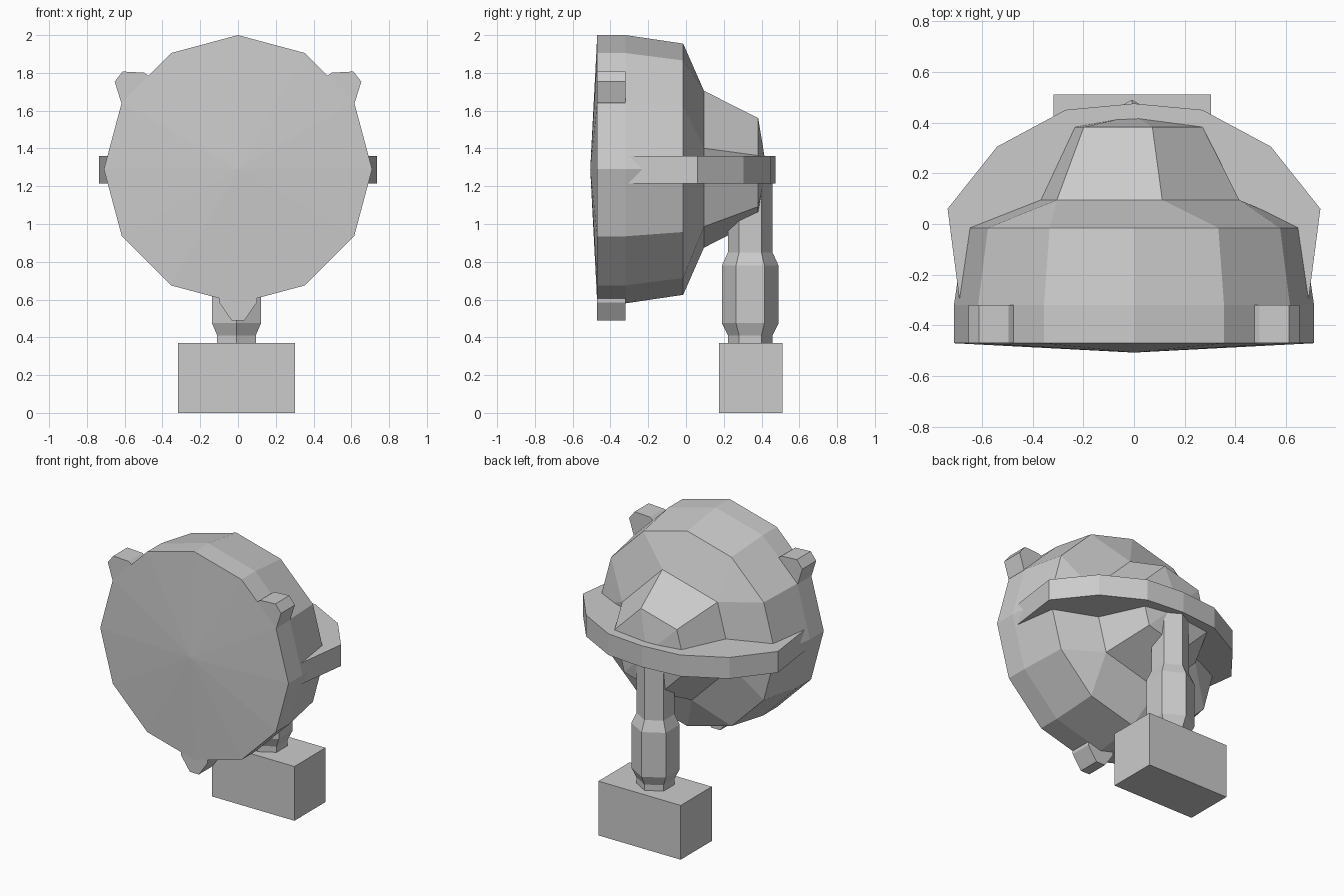
import bpy, bmesh
from math import cos, sin, radians

if "Cube" in bpy.data.objects:
    bpy.data.objects.remove(bpy.data.objects["Cube"])

CZ = 1.29  # height of the lamp axis


def finish(name, bm):
    bmesh.ops.recalc_face_normals(bm, faces=bm.faces)
    me = bpy.data.meshes.new(name)
    bm.to_mesh(me)
    bm.free()
    ob = bpy.data.objects.new(name, me)
    bpy.context.collection.objects.link(ob)
    return ob


def ring(bm, n, r, y, start=0):
    """Ring of vertices around the lamp axis (y)."""
    angles = [radians(start + 360 * i / n) for i in range(n)]
    return [bm.verts.new((r * cos(a), y, CZ + r * sin(a))) for a in angles]


def skin(bm, a, b):
    n = len(a)
    for i in range(n):
        j = (i + 1) % n
        bm.faces.new((a[i], a[j], b[j], b[i]))


def fan(bm, loop, co):
    tip = bm.verts.new(co)
    for i in range(len(loop)):
        bm.faces.new((loop[i], loop[(i + 1) % len(loop)], tip))


def prism(name, pts, offset):
    """Extrude a flat polygon by an offset vector."""
    bm = bmesh.new()
    face = bm.faces.new([bm.verts.new(p) for p in pts])
    ext = bmesh.ops.extrude_face_region(bm, geom=[face])
    moved = [v for v in ext["geom"] if isinstance(v, bmesh.types.BMVert)]
    bmesh.ops.translate(bm, verts=moved, vec=offset)
    # close the starting side if the extrusion removed it
    edges = [e for e in bm.edges if e.is_boundary]
    if edges:
        bmesh.ops.holes_fill(bm, edges=edges)
    return finish(name, bm)


# Lamp head: twelve-sided drum, six-sided tapered rear housing
bm = bmesh.new()
front, mid, rear = [ring(bm, 12, r, y) for r, y in
                    ((0.71, -0.47), (0.71, -0.32), (0.665, -0.015))]
hex_a = ring(bm, 6, 0.43, 0.095, 15)
hex_b = ring(bm, 6, 0.28, 0.382, 15)
fan(bm, front, (0, -0.507, CZ))
skin(bm, front, mid)
skin(bm, mid, rear)
for k in range(6):
    p, q, s = rear[2 * k], rear[2 * k + 1], rear[(2 * k + 2) % 12]
    bm.faces.new((p, q, hex_a[k]))
    bm.faces.new((q, s, hex_a[(k + 1) % 6], hex_a[k]))
skin(bm, hex_a, hex_b)
fan(bm, hex_b, (0, 0.427, CZ))
finish("lamp_head", bm)

# Three rim clips, each given as (radius, sideways offset)
clip = [(0.60, -0.10), (0.705, -0.10), (0.80, -0.034),
        (0.80, 0.034), (0.705, 0.10), (0.60, 0.10)]
for i, deg in enumerate((37.8, 142.2, 270)):
    c, s = cos(radians(deg)), sin(radians(deg))
    prism(f"rim_clip_{i + 1}",
          [(r * c - t * s, -0.47, CZ + r * s + t * c) for r, t in clip],
          (0, 0.15, 0))

# Yoke wrapped around the back of the lamp
half = [(0.675, -0.40), (0.735, 0.06), (0.54, 0.305), (0.27, 0.45)]
outline = half + [(0, 0.475)] + [(-x, y) for x, y in reversed(half)]
prism("yoke", [(x, y, 1.215) for x, y in outline], (0, 0, 0.145))

# Hexagonal support post
bm = bmesh.new()
loops = []
for z, r in ((0.36, 0.118), (0.41, 0.118), (0.475, 0.15),
             (0.78, 0.15), (0.85, 0.118), (1.25, 0.118)):
    loops.append([bm.verts.new((-0.008 + r * cos(radians(30 + 60 * i)),
                                0.34 + r * sin(radians(30 + 60 * i)), z))
                  for i in range(6)])
for a, b in zip(loops, loops[1:]):
    skin(bm, a, b)
bm.faces.new(loops[0])
bm.faces.new(loops[-1])
finish("support_post", bm)

# Base block
prism("base_block", [(-0.317, 0.175, 0), (0.303, 0.175, 0),
                     (0.303, 0.51, 0), (-0.317, 0.51, 0)], (0, 0, 0.37))
